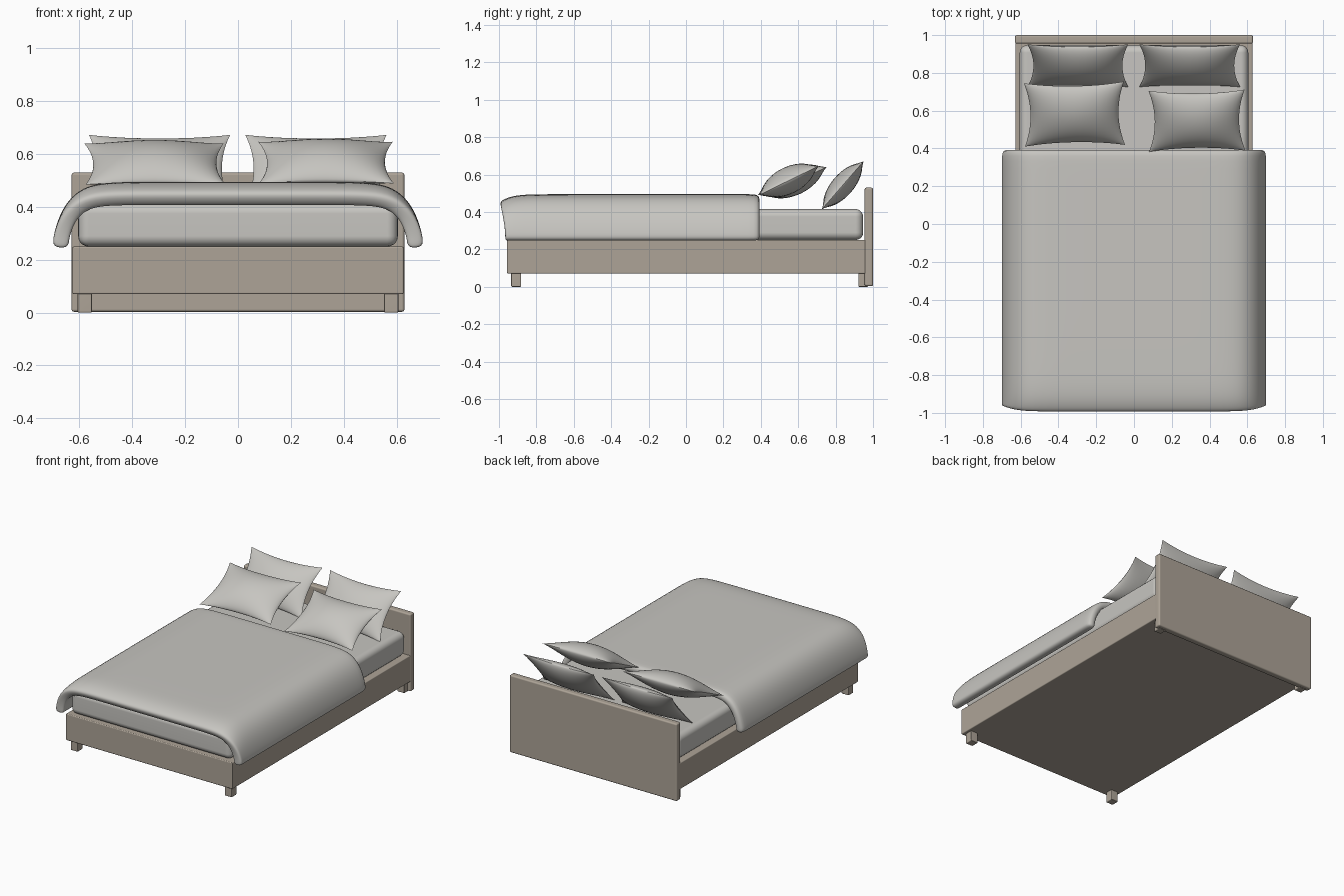
import bpy, bmesh, math
from mathutils import Vector, Matrix

if "Cube" in bpy.data.objects:
    bpy.data.objects.remove(bpy.data.objects["Cube"])


def material(name, rgb):
    m = bpy.data.materials.new(name)
    m.diffuse_color = (*rgb, 1)
    m.use_nodes = True
    m.node_tree.nodes["Principled BSDF"].inputs["Base Color"].default_value = m.diffuse_color
    return m


WOOD = material("beige_wood", (0.42, 0.37, 0.31))
CLOTH = material("pale_cloth", (0.57, 0.56, 0.53))


def make_object(name, bm, mat):
    bmesh.ops.recalc_face_normals(bm, faces=bm.faces)
    me = bpy.data.meshes.new(name)
    bm.to_mesh(me)
    bm.free()
    me.materials.append(mat)
    ob = bpy.data.objects.new(name, me)
    bpy.context.collection.objects.link(ob)
    for p in me.polygons:
        p.use_smooth = True
    return ob


def box(name, lo, hi, radius, mat, segments=3):
    lo, hi = Vector(lo), Vector(hi)
    bm = bmesh.new()
    bmesh.ops.create_cube(bm, size=1)
    bmesh.ops.scale(bm, vec=hi - lo, verts=bm.verts)
    bmesh.ops.translate(bm, vec=(lo + hi) / 2, verts=bm.verts)
    bmesh.ops.bevel(bm, geom=bm.edges[:], offset=radius, segments=segments,
                    profile=0.5, affect='EDGES')
    ob = make_object(name, bm, mat)
    ob.modifiers.new("normals", 'WEIGHTED_NORMAL')
    return ob


def grid_faces(bm, rows):
    for a, b in zip(rows, rows[1:]):
        for i in range(len(a) - 1):
            quad = list(dict.fromkeys((a[i], a[i + 1], b[i + 1], b[i])))
            if len(set(quad)) == 4 and not bm.faces.get(quad):
                bm.faces.new(quad)


# Bed base, headboard and legs
box("bed_base", (-0.627, -0.957, 0.07), (0.627, 0.998, 0.25), 0.006, WOOD)
box("headboard", (-0.63, 0.955, 0.003), (0.63, 1.0, 0.53), 0.01, WOOD)
for side, sx in (("left", -1), ("right", 1)):
    for end, y in (("front", -0.908), ("back", 0.948)):
        x = sx * 0.58
        box(f"{end}_{side}_leg", (x - 0.027, y - 0.027, 0), (x + 0.027, y + 0.027, 0.08),
            0.005, WOOD, 2)

# Mattress
box("mattress", (-0.605, -0.945, 0.25), (0.605, 0.947, 0.415), 0.04, CLOTH, 5)

# Duvet: middle sheet draped over the mattress, thickened and smoothed
half = [(0.672, 0.245), (0.67, 0.28), (0.655, 0.34), (0.625, 0.402), (0.575, 0.448),
        (0.50, 0.464), (0.35, 0.465), (0.18, 0.465)]
section = [(-x, z) for x, z in half] + [(0, 0.465)] + half[::-1]
# each station: y, amount of foot-end droop
stations = [(-0.985, 1), (-0.96, 0.55), (-0.92, 0.22), (-0.86, 0.05), (-0.78, 0), (-0.4, 0),
            (0.0, 0), (0.34, 0), (0.395, 0)]
bm = bmesh.new()
rows = []
for y, droop in stations:
    row = []
    for x, z in section:
        top = max(0, min(1, (z - 0.3) / 0.16))
        row.append(bm.verts.new((x, y + 0.018 * droop * (1 - top), z - 0.042 * droop * top)))
    rows.append(row)
grid_faces(bm, rows)
duvet = make_object("duvet", bm, CLOTH)
if sum(p.normal.z for p in duvet.data.polygons) < 0:
    duvet.data.flip_normals()
thick = duvet.modifiers.new("thickness", 'SOLIDIFY')
thick.thickness = 0.06
thick.offset = 0
sub = duvet.modifiers.new("smooth", 'SUBSURF')
sub.levels = sub.render_levels = 2


# Pillows: puffed grids with pinched sides and pointed corners
def pillow(name, centre, width, height, puff, tilt, turn):
    n = 20
    bm = bmesh.new()
    layers = []
    for sign in (1, -1):
        rows = []
        for j in range(n + 1):
            row = []
            for i in range(n + 1):
                if sign < 0 and (i in (0, n) or j in (0, n)):
                    row.append(layers[0][j][i])
                    continue
                u = -math.cos(math.pi * i / n)
                v = -math.cos(math.pi * j / n)
                x = u * (width / 2 - 0.032 * (1 - v * v))
                y = v * (height / 2 - 0.022 * (1 - u * u))
                z = sign * puff * ((1 - u * u) * (1 - v * v)) ** 0.65
                row.append(bm.verts.new((x, y, z)))
            rows.append(row)
        layers.append(rows)
        grid_faces(bm, rows)
    ob = make_object(name, bm, CLOTH)
    ob.matrix_world = (Matrix.Translation(centre)
                       @ Matrix.Rotation(math.radians(turn), 4, 'Z')
                       @ Matrix.Rotation(math.radians(tilt), 4, 'X'))
    bpy.context.view_layer.objects.active = ob
    ob.select_set(True)
    bpy.ops.object.shade_smooth_by_angle(angle=math.radians(40))
    ob.select_set(False)


pillow("back_left_pillow", (-0.297, 0.838, 0.543), 0.535, 0.345, 0.058, 49, 0)
pillow("back_right_pillow", (0.295, 0.838, 0.543), 0.535, 0.345, 0.058, 49, 0)
pillow("front_left_pillow", (-0.315, 0.582, 0.563), 0.53, 0.37, 0.072, 25, 1)
pillow("front_right_pillow", (0.333, 0.547, 0.568), 0.51, 0.36, 0.072, 26, 0.7)
